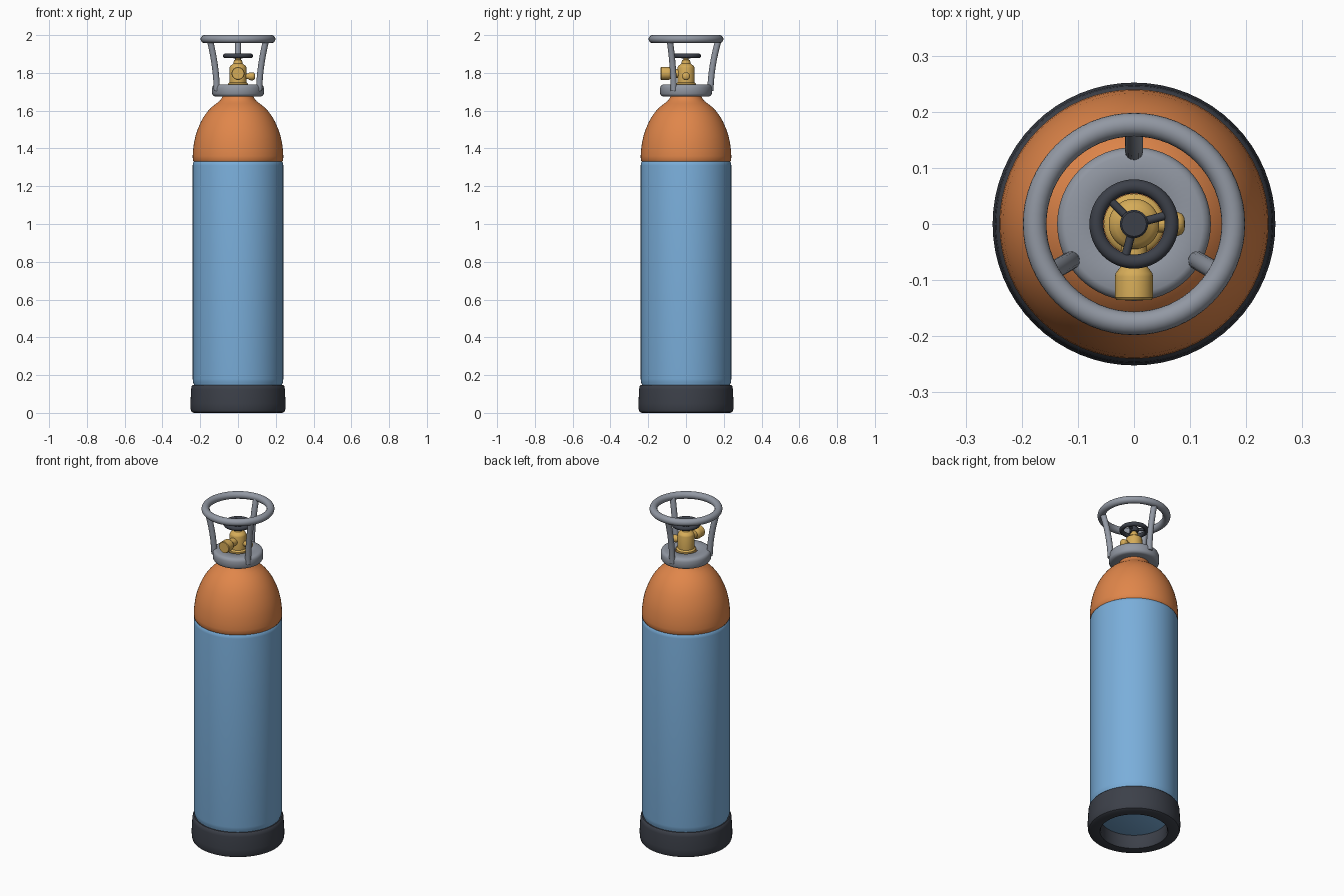
import bpy, bmesh, math
from mathutils import Matrix, Vector

if "Cube" in bpy.data.objects:
    bpy.data.objects.remove(bpy.data.objects["Cube"])


def mat(name, r, g, b):
    m = bpy.data.materials.new(name)
    lin = [((c / 255 + 0.055) / 1.055) ** 2.4 for c in (r, g, b)]
    m.diffuse_color = (*lin, 1)
    m.use_nodes = True
    m.node_tree.nodes["Principled BSDF"].inputs["Base Color"].default_value = m.diffuse_color
    return m


BLUE = mat("body blue", 122, 174, 218)
ORANGE = mat("shoulder orange", 224, 134, 74)
GREY = mat("guard grey", 146, 152, 163)
GOLD = mat("valve brass", 214, 172, 88)
DARK = mat("dark rubber", 60, 64, 73)


def finish(name, bm, material, angle=35):
    bmesh.ops.recalc_face_normals(bm, faces=bm.faces)
    me = bpy.data.meshes.new(name)
    bm.to_mesh(me)
    bm.free()
    me.materials.append(material)
    me.shade_smooth()
    me.set_sharp_from_angle(angle=math.radians(angle))
    ob = bpy.data.objects.new(name, me)
    bpy.context.collection.objects.link(ob)
    return ob


def lathe(name, profile, material, closed=False, segs=64, matrix=Matrix(), angle=35):
    """Revolve (radius, height) points about z; closed joins last point to first."""
    bm = bmesh.new()
    rings = []
    for r, z in profile:
        if r < 1e-6:
            rings.append([bm.verts.new((0, 0, z))] * segs)
        else:
            rings.append([bm.verts.new((r * math.cos(t), r * math.sin(t), z))
                          for t in (math.tau * i / segs for i in range(segs))])
    pairs = list(zip(rings, rings[1:]))
    if closed:
        pairs.append((rings[-1], rings[0]))
    for a, b in pairs:
        for i in range(segs):
            j = (i + 1) % segs
            quad = list(dict.fromkeys((a[i], a[j], b[j], b[i])))
            bm.faces.new(quad)
    bm.transform(matrix)
    return finish(name, bm, material, angle)


def torus(name, major, minor, z, material):
    pts = [(major + minor * math.cos(t), z + minor * math.sin(t))
           for t in (math.tau * i / 20 for i in range(20))]
    return lathe(name, pts, material, closed=True, angle=60)


def tube(name, points, radius, material):
    """Round capped tube along a polyline."""
    bm = bmesh.new()
    n, rings = 16, []
    for k, p in enumerate(points):
        d = (points[min(k + 1, len(points) - 1)] - points[max(k - 1, 0)]).normalized()
        u = d.cross(Vector((0.31, 0.17, 0.05)) if abs(d.z) > 0.5 else Vector((0, 0, 1))).normalized()
        v = d.cross(u)
        rings.append([bm.verts.new(p + radius * (u * math.cos(t) + v * math.sin(t)))
                      for t in (math.tau * i / n for i in range(n))])
    for a, b in zip(rings, rings[1:]):
        for i in range(n):
            bm.faces.new((a[i], a[(i + 1) % n], b[(i + 1) % n], b[i]))
    bm.faces.new(rings[0])
    bm.faces.new(rings[-1])
    return finish(name, bm, material, 50)


# Hollow foot ring
lathe("foot_ring", [(0.185, 0.0), (0.235, 0.0), (0.246, 0.006), (0.251, 0.02), (0.252, 0.05),
                    (0.248, 0.125), (0.246, 0.14), (0.239, 0.148), (0.185, 0.148), (0.18, 0.14),
                    (0.18, 0.01)], DARK, closed=True)

# Cylinder body
lathe("tank_body", [(0, 0.075), (0.2, 0.08), (0.23, 0.1), (0.233, 0.15), (0.238, 0.162),
                    (0.24, 0.18), (0.24, 1.31), (0.238, 1.324), (0.233, 1.331), (0, 1.331)], BLUE)

# Domed shoulder and neck
lathe("shoulder", [(0, 1.33), (0.234, 1.33), (0.239, 1.338), (0.24, 1.36), (0.238, 1.39),
                   (0.233, 1.43), (0.224, 1.47), (0.212, 1.505), (0.197, 1.54), (0.18, 1.57),
                   (0.16, 1.597), (0.138, 1.62), (0.116, 1.637), (0.1, 1.649), (0.088, 1.662),
                   (0.08, 1.68), (0.076, 1.7), (0.06, 1.715), (0.058, 1.728), (0, 1.728)], ORANGE)

# Guard collar, top ring and three bent posts
lathe("guard_collar", [(0.06, 1.678), (0.122, 1.675), (0.132, 1.68), (0.137, 1.69), (0.137, 1.722),
                       (0.132, 1.734), (0.122, 1.739), (0.066, 1.739), (0.059, 1.732)],
      GREY, closed=True, angle=50)
torus("guard_ring", 0.177, 0.021, 1.979, GREY)
for k in range(3):
    a = math.radians(90 + 120 * k)
    path = []
    for i in range(13):
        s = i / 12
        r = 0.129 + 0.008 * s + 0.036 * s * s
        path.append(Vector((r * math.cos(a), r * math.sin(a), 1.705 + 0.272 * s)))
    tube(f"guard_post_{k + 1}", path, 0.0165, GREY)

# Valve body with bonnet and stem
lathe("valve_body", [(0, 1.72), (0.054, 1.72), (0.054, 1.742), (0.05, 1.747), (0.045, 1.749),
                     (0.045, 1.828), (0.042, 1.836), (0.034, 1.842), (0.024, 1.85), (0.022, 1.862),
                     (0.02, 1.868), (0.014, 1.87), (0.014, 1.885), (0, 1.885)], GOLD, segs=48)

# Front outlet, facing -y
front = Matrix.Translation((0, 0, 1.797)) @ Matrix.Rotation(math.pi / 2, 4, 'X')
lathe("valve_outlet", [(0, 0.02), (0.023, 0.02), (0.023, 0.075), (0.027, 0.08), (0.033, 0.088),
                       (0.034, 0.094), (0.034, 0.131), (0.031, 0.135), (0, 0.135)],
      GOLD, segs=32, matrix=front)

# Side safety plug, facing +x
side = Matrix.Translation((0, 0, 1.782)) @ Matrix.Rotation(math.pi / 2, 4, 'Y')
lathe("safety_plug", [(0, 0.02), (0.015, 0.02), (0.015, 0.055), (0.02, 0.06), (0.021, 0.066),
                      (0.021, 0.079), (0.018, 0.086), (0.011, 0.09), (0, 0.091)],
      GOLD, segs=32, matrix=side, angle=50)

# Handwheel with hub and three spokes
torus("handwheel_rim", 0.067, 0.0125, 1.89, DARK)
lathe("handwheel_hub", [(0, 1.876), (0.023, 1.876), (0.025, 1.879), (0.025, 1.9), (0.022, 1.903),
                        (0, 1.903)], DARK, segs=32)
for k in range(3):
    a = math.radians(15 + 120 * k)
    d = Vector((math.cos(a), math.sin(a), 0))
    tube(f"handwheel_spoke_{k + 1}", [d * 0.015 + Vector((0, 0, 1.89)),
                                      d * 0.066 + Vector((0, 0, 1.89))], 0.0075, DARK)
